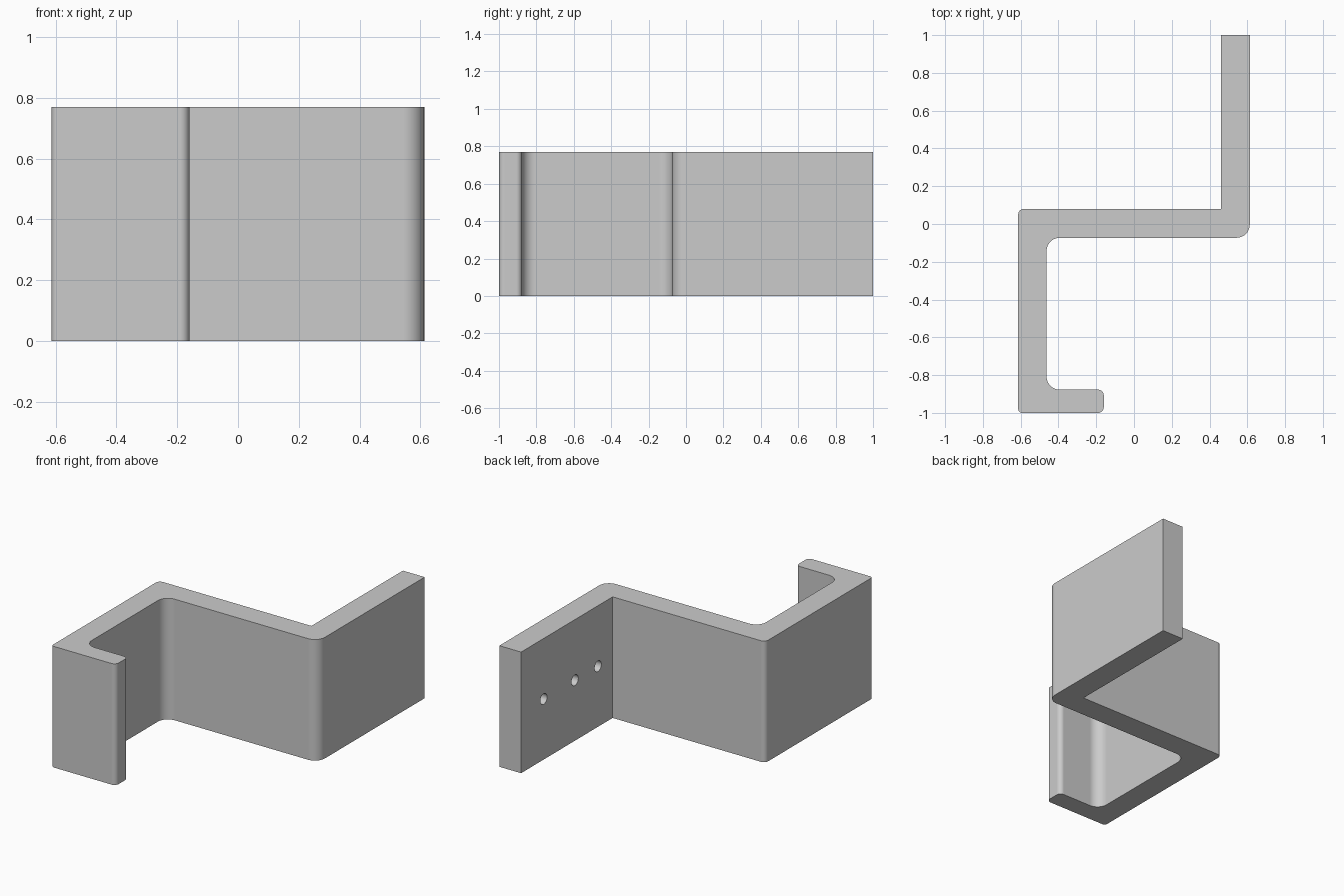
import bpy, bmesh, math
from mathutils import Vector

if "Cube" in bpy.data.objects:
    bpy.data.objects.remove(bpy.data.objects["Cube"])

HEIGHT = 0.77

grey = bpy.data.materials.new("light grey")
grey.diffuse_color = (0.6, 0.6, 0.6, 1)
grey.use_nodes = True
grey.node_tree.nodes["Principled BSDF"].inputs["Base Color"].default_value = grey.diffuse_color

# Bracket outline: x, y, corner radius
OUTLINE = [
    (0.46, 1.0, 0), (0.46, 0.08, 0), (-0.613, 0.08, 0.03),
    (-0.613, -1.0, 0.02), (-0.16, -1.0, 0.03), (-0.16, -0.877, 0.03),
    (-0.463, -0.877, 0.07), (-0.463, -0.073, 0.07),
    (0.613, -0.073, 0.07), (0.613, 1.0, 0),
]


def rounded(outline, steps=10):
    """Replace each right-angle corner by a quarter-circle arc."""
    points = []
    for i, (x, y, r) in enumerate(outline):
        corner = Vector((x, y))
        if r == 0:
            points.append(corner)
            continue
        before = (Vector(outline[i - 1][:2]) - corner).normalized()
        after = (Vector(outline[(i + 1) % len(outline)][:2]) - corner).normalized()
        centre = corner + r * (before + after)
        for k in range(steps + 1):
            a = math.pi / 2 * k / steps
            points.append(centre - r * (after * math.cos(a) + before * math.sin(a)))
    return points


# Bent strip: the outline raised to full height
bm = bmesh.new()
base = bm.faces.new([bm.verts.new((p.x, p.y, 0)) for p in rounded(OUTLINE)])
raised = bmesh.ops.extrude_face_region(bm, geom=[base])["geom"]
bmesh.ops.translate(bm, vec=(0, 0, HEIGHT),
                    verts=[v for v in raised if isinstance(v, bmesh.types.BMVert)])
bmesh.ops.recalc_face_normals(bm, faces=bm.faces)
mesh = bpy.data.meshes.new("bracket")
bm.to_mesh(mesh)
bm.free()
mesh.materials.append(grey)
bracket = bpy.data.objects.new("bracket", mesh)
bpy.context.collection.objects.link(bracket)

# Blind screw holes in the inner side of the rear plate
for y in (0.773, 0.459, 0.227):
    bpy.ops.mesh.primitive_cylinder_add(vertices=32, radius=0.034, depth=0.2,
                                        location=(0.46, y, HEIGHT / 2),
                                        rotation=(0, math.pi / 2, 0))
    cutter = bpy.context.object
    cutter.name = "hole_cutter"
    cutter.hide_render = True
    cutter.data.materials.append(grey)
    bpy.context.view_layer.objects.active = bracket
    cut = bracket.modifiers.new("hole", 'BOOLEAN')
    cut.operation = 'DIFFERENCE'
    cut.solver = 'EXACT'
    cut.object = cutter
    bpy.ops.object.modifier_apply(modifier=cut.name)
    bpy.data.objects.remove(cutter, do_unlink=True)

# Smooth bends, crisp edges, flat walls
bpy.ops.object.select_all(action='DESELECT')
bracket.select_set(True)
bpy.context.view_layer.objects.active = bracket
bpy.ops.object.shade_smooth_by_angle(angle=math.radians(30))
weighted = bracket.modifiers.new("flat_walls", 'WEIGHTED_NORMAL')
weighted.keep_sharp = True
